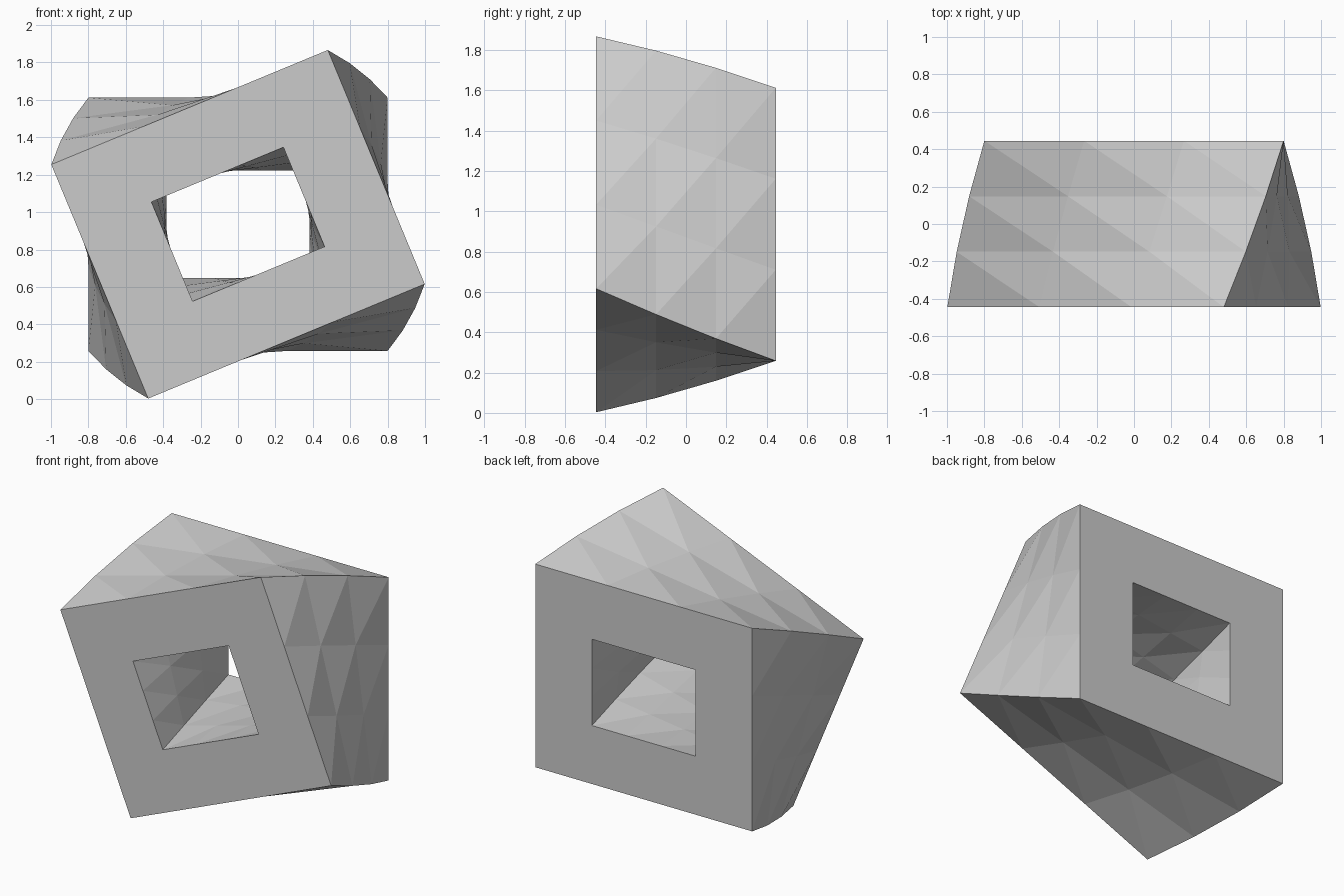
import bpy, bmesh
from math import radians, sin, cos

if "Cube" in bpy.data.objects:
    bpy.data.objects.remove(bpy.data.objects["Cube"])

STEPS = 3                    # segments per wall, and along the depth
DEPTH, CENTRE_Z = 0.89, 0.935
TWIST = radians(22.5)


def outline(hx, hz):
    """Subdivided rectangle, clockwise seen from the front."""
    corners = [(-hx, hz), (hx, hz), (hx, -hz), (-hx, -hz)]
    pts = []
    for (x0, z0), (x1, z1) in zip(corners, corners[1:] + corners[:1]):
        for i in range(STEPS):
            t = i / STEPS
            pts.append((x0 + (x1 - x0) * t, z0 + (z1 - z0) * t))
    return pts


def twisted_rings(bm, hx, hz):
    """Rings from back (untwisted) to front (fully twisted)."""
    rings = []
    for k in range(STEPS + 1):
        t = k / STEPS
        a = TWIST * t
        rings.append([bm.verts.new((x * cos(a) - z * sin(a),
                                    DEPTH * (0.5 - t),
                                    CENTRE_Z + x * sin(a) + z * cos(a)))
                      for x, z in outline(hx, hz)])
    return rings


def walls(bm, rings):
    for back, front in zip(rings, rings[1:]):
        n = len(back)
        for i in range(n):
            j = (i + 1) % n
            bm.faces.new((back[i], front[i], front[j]))
            bm.faces.new((back[i], front[j], back[j]))


bm = bmesh.new()
# Outer and inner twisted walls
outer = twisted_rings(bm, 0.80, 0.677)
inner = twisted_rings(bm, 0.382, 0.2875)
walls(bm, outer)
walls(bm, inner)

# Flat end caps around the opening
for k in (0, -1):
    o, h = outer[k], inner[k]
    for i in range(len(o)):
        j = (i + 1) % len(o)
        bm.faces.new((o[i], o[j], h[j], h[i]))

bmesh.ops.recalc_face_normals(bm, faces=bm.faces)
mesh = bpy.data.meshes.new("twisted_frame")
bm.to_mesh(mesh)
bm.free()
bpy.context.collection.objects.link(bpy.data.objects.new("twisted_frame", mesh))
